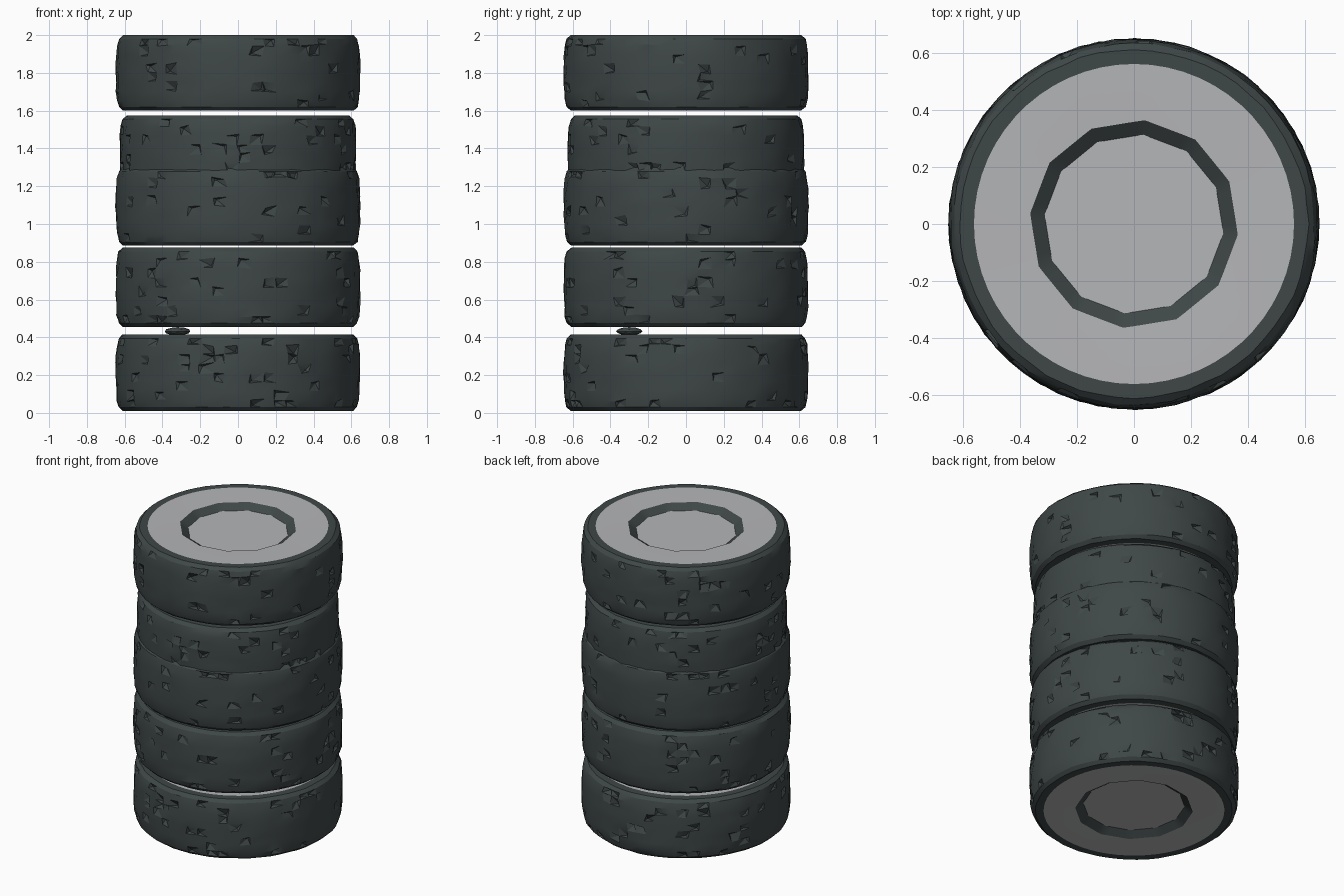
import bpy, bmesh, math, random
from mathutils import Vector

if "Cube" in bpy.data.objects:
    bpy.data.objects.remove(bpy.data.objects["Cube"])

def material(name, col):
    m = bpy.data.materials.new(name)
    m.diffuse_color = (*col, 1)
    m.use_nodes = True
    m.node_tree.nodes["Principled BSDF"].inputs["Base Color"].default_value = m.diffuse_color
    return m

RUBBER = material("dark_rubber", (0.050, 0.063, 0.063))
GREY = material("light_grey", (0.46, 0.465, 0.475))

SEG = 60
HOLE_SIDES = 12

# (radius, height fraction 0..1) of one tyre, from bottom hub to top hub
RIM = [(0.31, 0.04), (0.36, 0.005), (0.56, 0.0)]
TREAD = [(0.610, 0.0), (0.632, 0.05), (0.642, 0.14), (0.645, 0.26), (0.647, 0.38),
         (0.648, 0.5), (0.647, 0.62), (0.645, 0.74), (0.642, 0.86), (0.632, 0.95), (0.610, 1.0)]


def finish(obj, angle):
    bpy.ops.object.select_all(action='DESELECT')
    obj.select_set(True)
    bpy.context.view_layer.objects.active = obj
    bpy.ops.object.shade_smooth_by_angle(angle=math.radians(angle))


def tyre(name, z0, z1, scale, seed):
    rng = random.Random(seed)
    h = z1 - z0
    lower = [(r, z0 + d) for r, d in RIM]
    tread = [(r, z0 + f * h) for r, f in TREAD]
    upper = [(r, z1 - d) for r, d in reversed(RIM)]
    profile = lower + tread + upper
    first, last = len(lower), len(lower) + len(tread) - 1
    bm = bmesh.new()
    rings = []
    for j, (r, z) in enumerate(profile):
        ring = []
        for i in range(SEG):
            a = math.tau * i / SEG
            rr, zz = r, z
            if r < 0.4:        # faceted hub opening
                step = math.tau / HOLE_SIDES
                t = (a + 0.1) % step - step / 2
                rr = r * math.cos(step / 2) / math.cos(t) * 1.015
            elif first <= j <= last:
                rr += rng.uniform(-0.004, 0.003)
                if first + 1 < j < last - 1:
                    a += rng.uniform(-0.02, 0.02)
                    zz += rng.uniform(-0.008, 0.008)
            rr *= scale
            ring.append(bm.verts.new((rr * math.cos(a), rr * math.sin(a), zz)))
        rings.append(ring)
    chips = []
    for j in range(len(rings) - 1):
        for i in range(SEG):
            k = (i + 1) % SEG
            f = bm.faces.new((rings[j][i], rings[j][k], rings[j + 1][k], rings[j + 1][i]))
            grey = j < first - 1 and j > 0 or j > last and j < len(rings) - 2
            f.material_index = 1 if grey else 0
            if first < j < last - 1 and rng.random() < 0.13:
                chips.append(f)
    # hub discs
    bm.faces.new(list(reversed(rings[0]))).material_index = 1
    bm.faces.new(rings[-1]).material_index = 1
    # worn chips: one edge of a tread face pressed in beside a sharp lip
    for f in chips:
        vs = list(f.verts)
        c = f.calc_center_median()
        n = Vector((c.x, c.y, 0)).normalized()
        mid = c - n * rng.uniform(0.012, 0.025)
        pull = vs[rng.randrange(4)].co
        mid += (pull - c) * 0.6
        mv = bm.verts.new(mid)
        bm.faces.remove(f)
        for q in range(4):
            bm.faces.new((vs[q], vs[(q + 1) % 4], mv))
    bm.normal_update()
    me = bpy.data.meshes.new(name)
    bm.to_mesh(me)
    bm.free()
    me.materials.append(RUBBER)
    me.materials.append(GREY)
    o = bpy.data.objects.new(name, me)
    bpy.context.collection.objects.link(o)
    finish(o, 22)


# stack of tyres; the third and fourth overlap
for n, (z0, z1, s) in enumerate([(0.01, 0.415, 1.0), (0.455, 0.875, 1.0), (0.885, 1.30, 1.0),
                                 (1.17, 1.575, 0.968), (1.60, 2.0, 1.0)]):
    tyre(f"tyre_{n + 1}", z0, z1, s, 11 + n)

# small rubber lump caught between the two lowest tyres
bpy.ops.mesh.primitive_ico_sphere_add(subdivisions=2, radius=1, location=(-0.32, -0.30, 0.432))
lump = bpy.context.object
lump.name = "rubber_lump"
lump.scale = (0.07, 0.07, 0.022)
lump.data.materials.append(RUBBER)
